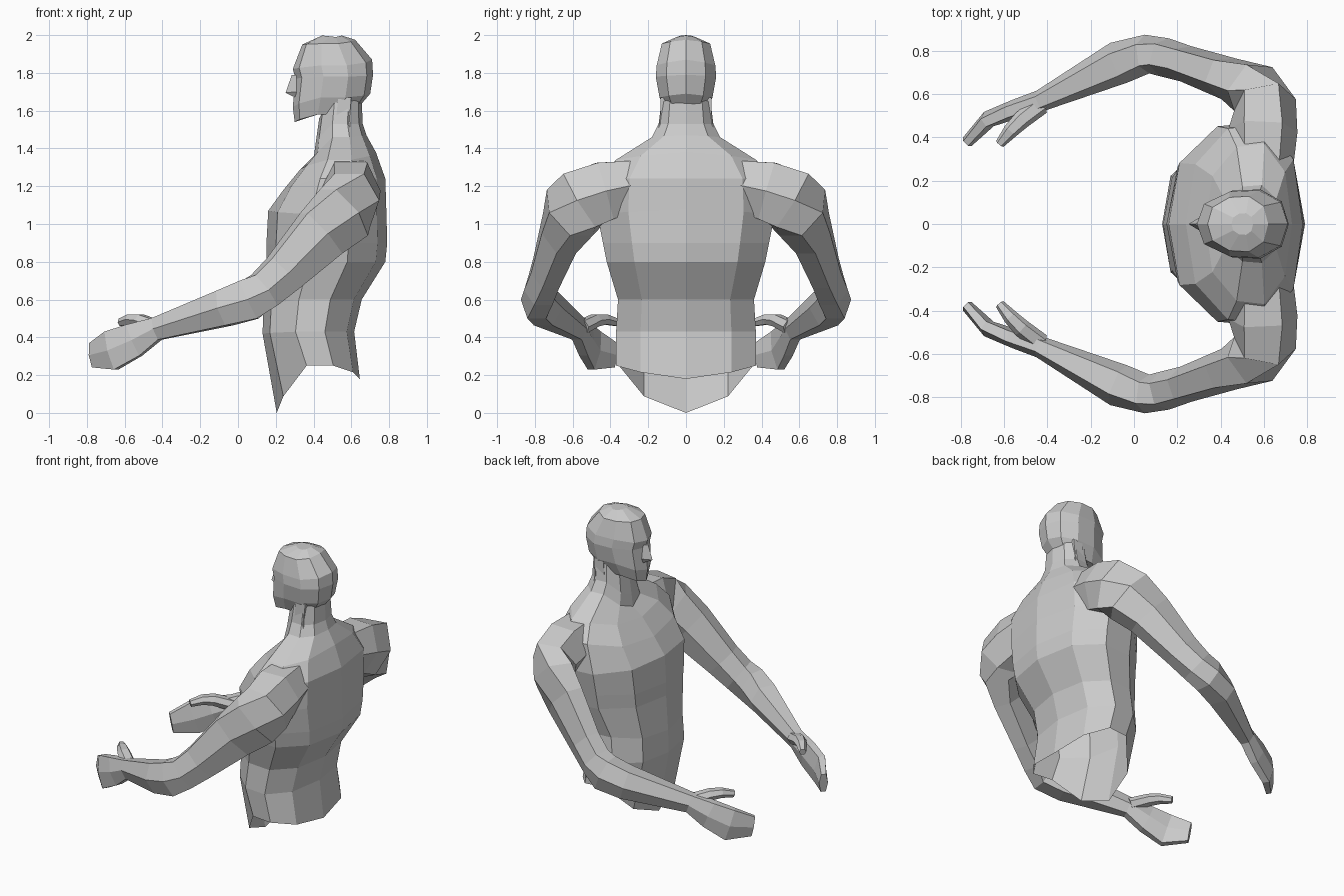
import bpy, bmesh
from mathutils import Vector

# Half outline of a body slice: depth fraction, width fraction, blend of end height to side height
OUTLINE = [(0, 0, 0), (.08, .6, .35), (.36, .96, 1), (.68, 1, 1), (.92, .65, .5), (1, 0, 0)]


def loft(name, rings, cap_start=True, cap_end=True, mirror=False):
    bm = bmesh.new()
    loops = [[bm.verts.new(p) for p in r] for r in rings]
    n = len(loops[0])
    for a, b in zip(loops, loops[1:]):
        for i in range(n):
            j = (i + 1) % n
            bm.faces.new((a[i], a[j], b[j], b[i]))
    if cap_start:
        bm.faces.new(loops[0][::-1])
    if cap_end:
        bm.faces.new(loops[-1])
    bmesh.ops.recalc_face_normals(bm, faces=bm.faces)
    mesh = bpy.data.meshes.new(name)
    bm.to_mesh(mesh)
    bm.free()
    ob = bpy.data.objects.new(name, mesh)
    bpy.context.collection.objects.link(ob)
    if mirror:
        m = ob.modifiers.new("mirror", 'MIRROR')
        m.use_axis = (False, True, False)
    return ob


def body_ring(xf, zf, xb, zb, w, zs):
    half = []
    for k, (t, s, m) in enumerate(OUTLINE):
        ze = zf if k < 3 else zb
        half.append((xf + (xb - xf) * t, w * s, ze + (zs - ze) * m))
    return half + [(x, -y, z) for x, y, z in half[-2:0:-1]]


def limb(name, stations):
    # station: x, y, z, half width, half height; hexagonal slice across the path
    pts = [Vector(s[:3]) for s in stations]
    rings = []
    for i, s in enumerate(stations):
        t = (pts[min(i + 1, len(pts) - 1)] - pts[max(i - 1, 0)]).normalized()
        h = t.cross(Vector((0, 0, 1))).normalized()
        v = h.cross(t)
        a, b = s[3:]
        rings.append([pts[i] + h * a * p + v * b * q for p, q in
                      ((1, 0), (.55, 1), (-.55, 1), (-1, 0), (-.55, -1), (.55, -1))])
    return loft(name, rings, mirror=True)


# Torso and neck, open at the waist: front x, front z, back x, back z, half width, side z
torso = [
    (.205, 0, .645, .18, .37, .25),
    (.13, .42, .615, .43, .37, .43),
    (.135, .57, .655, .60, .36, .60),
    (.15, .80, .78, .80, .42, .80),
    (.15, .89, .79, .90, .44, .90),
    (.16, 1.07, .785, 1.08, .47, 1.05),
    (.24, 1.18, .78, 1.24, .46, 1.24),
    (.33, 1.29, .73, 1.38, .37, 1.34),
    (.40, 1.34, .68, 1.47, .18, 1.46),
    (.41, 1.42, .66, 1.53, .145, 1.53),
    (.43, 1.56, .655, 1.66, .13, 1.65),
]
loft("torso", [body_ring(*r) for r in torso], cap_start=False)

# Head
head = [
    (.30, 1.54, .64, 1.62, .10, 1.58),
    (.29, 1.62, .70, 1.69, .14, 1.67),
    (.305, 1.77, .715, 1.79, .16, 1.78),
    (.29, 1.82, .71, 1.87, .155, 1.84),
    (.34, 1.95, .62, 1.975, .128, 1.955),
    (.45, 2.0, .55, 1.998, .05, 1.99),
]
loft("head", [body_ring(*r) for r in head])

# Nose wedge
loft("nose", [[(.31, -.02, 1.79), (.285, 0, 1.79), (.31, .02, 1.79)],
              [(.31, -.035, 1.70), (.252, 0, 1.695), (.31, .035, 1.70)],
              [(.31, -.03, 1.67), (.29, 0, 1.675), (.31, .03, 1.67)]])

# Neck muscles behind the jaw
loft("neck_muscle", [[(x, y, z) for x, y in
                      ((x0, .08), (x0, yo), (x0 + .07, yo), (x0 + .07, .08))]
                     for x0, yo, z in ((.53, .16, 1.44), (.52, .135, 1.56), (.53, .135, 1.67))],
     mirror=True)

# Arms with flattened hands, rooted inside the shoulders
limb("arm", [
    (.59, .22, 1.22, .14, .12),
    (.595, .43, 1.175, .16, .155),
    (.605, .55, 1.125, .145, .165),
    (.56, .615, 1.06, .135, .16),
    (.44, .67, .95, .10, .145),
    (.24, .74, .74, .085, .11),
    (.14, .77, .65, .09, .10),
    (.06, .785, .60, .09, .11),
    (-.07, .745, .555, .10, .095),
    (-.43, .57, .445, .05, .06),
    (-.55, .53, .385, .045, .09),
    (-.67, .485, .33, .04, .105),
    (-.77, .38, .305, .028, .065),
])

# Thumbs
limb("thumb", [
    (-.43, .55, .455, .045, .035),
    (-.52, .48, .49, .042, .032),
    (-.57, .43, .495, .035, .027),
    (-.62, .37, .48, .022, .02),
])
